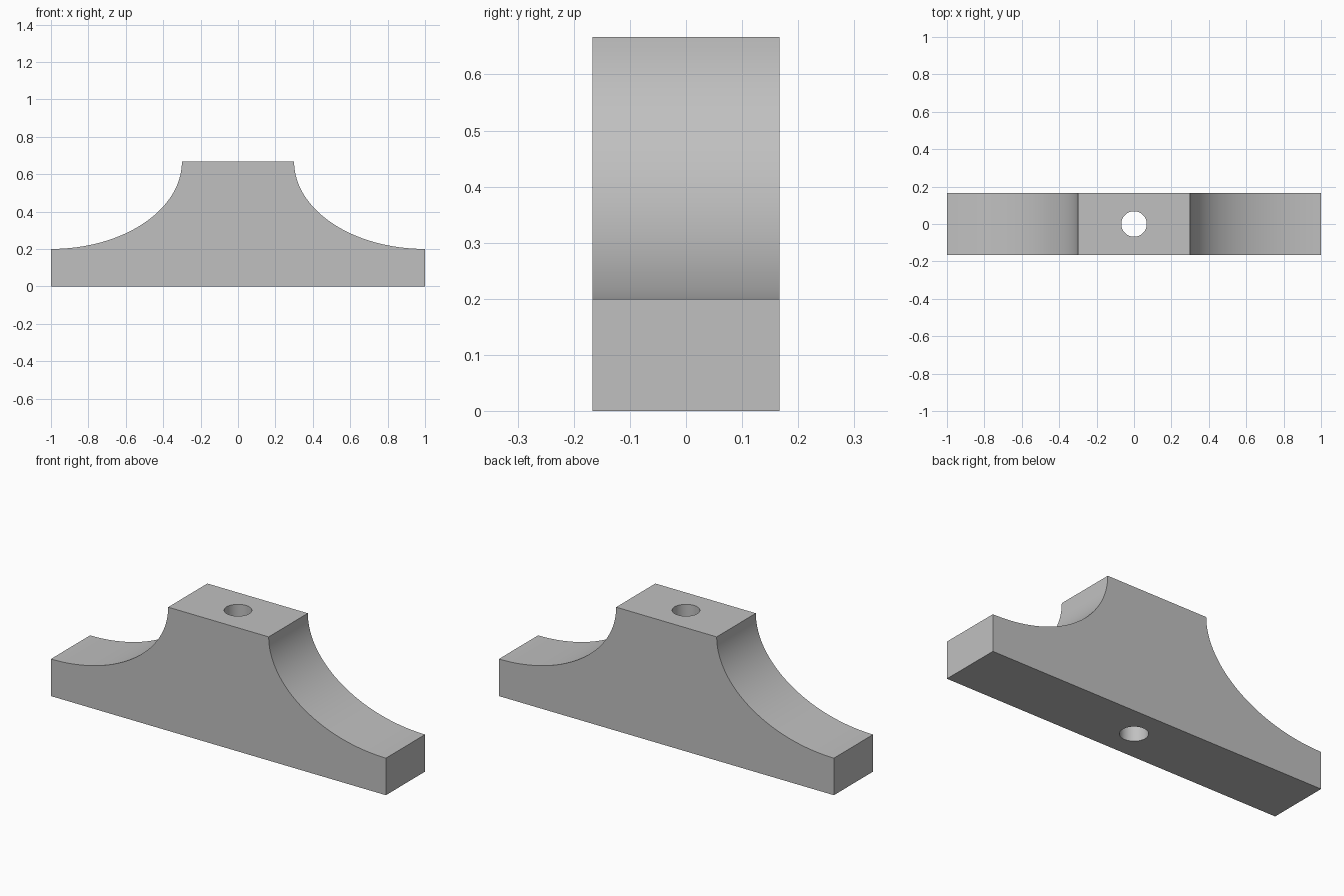
import bpy
import bmesh
from math import sin, cos, pi, radians

default = bpy.data.objects.get("Cube")
if default:
    bpy.data.objects.remove(default, do_unlink=True)

HALF_LENGTH, HALF_DEPTH = 1.0, 0.167
HEIGHT, FOOT_HEIGHT, TOP_HALF = 0.667, 0.2, 0.3
HOLE_RADIUS = 0.068
STEPS = 32

# Plain grey material
grey = bpy.data.materials.new("plain grey")
grey.use_nodes = True
colour = (0.53, 0.53, 0.53, 1)
grey.diffuse_color = colour
grey.node_tree.nodes["Principled BSDF"].inputs["Base Color"].default_value = colour

# Side profile: flat foot, elliptical scoop on each flank, flat top
scoop = []
for i in range(STEPS + 1):
    a = pi / 2 * i / STEPS
    scoop.append((HALF_LENGTH - (HALF_LENGTH - TOP_HALF) * sin(a),
                  HEIGHT - (HEIGHT - FOOT_HEIGHT) * cos(a)))
right_half = [(HALF_LENGTH, 0)] + scoop
profile = right_half + [(-x, z) for x, z in reversed(right_half)]

# Block extruded through its depth
bm = bmesh.new()
face = bm.faces.new([bm.verts.new((x, -HALF_DEPTH, z)) for x, z in profile])
extruded = bmesh.ops.extrude_face_region(bm, geom=[face])["geom"]
bmesh.ops.translate(bm, vec=(0, 2 * HALF_DEPTH, 0),
                    verts=[v for v in extruded if isinstance(v, bmesh.types.BMVert)])
bmesh.ops.recalc_face_normals(bm, faces=bm.faces)
mesh = bpy.data.meshes.new("support_block")
bm.to_mesh(mesh)
bm.free()
mesh.materials.append(grey)
block = bpy.data.objects.new("support_block", mesh)
bpy.context.collection.objects.link(block)

# Vertical bolt hole
bpy.ops.mesh.primitive_cylinder_add(vertices=48, radius=HOLE_RADIUS, depth=2,
                                    location=(0, 0, HEIGHT / 2))
cutter = bpy.context.object
cutter.name = "hole_cutter"
cutter.data.materials.append(grey)

bpy.ops.object.select_all(action='DESELECT')
block.select_set(True)
bpy.context.view_layer.objects.active = block
cut = block.modifiers.new("bolt_hole", 'BOOLEAN')
cut.operation = 'DIFFERENCE'
cut.solver = 'EXACT'
cut.object = cutter
bpy.ops.object.modifier_apply(modifier=cut.name)
bpy.data.objects.remove(cutter, do_unlink=True)

# Smooth scoops and hole, crisp edges
bpy.ops.object.shade_smooth_by_angle(angle=radians(30))
